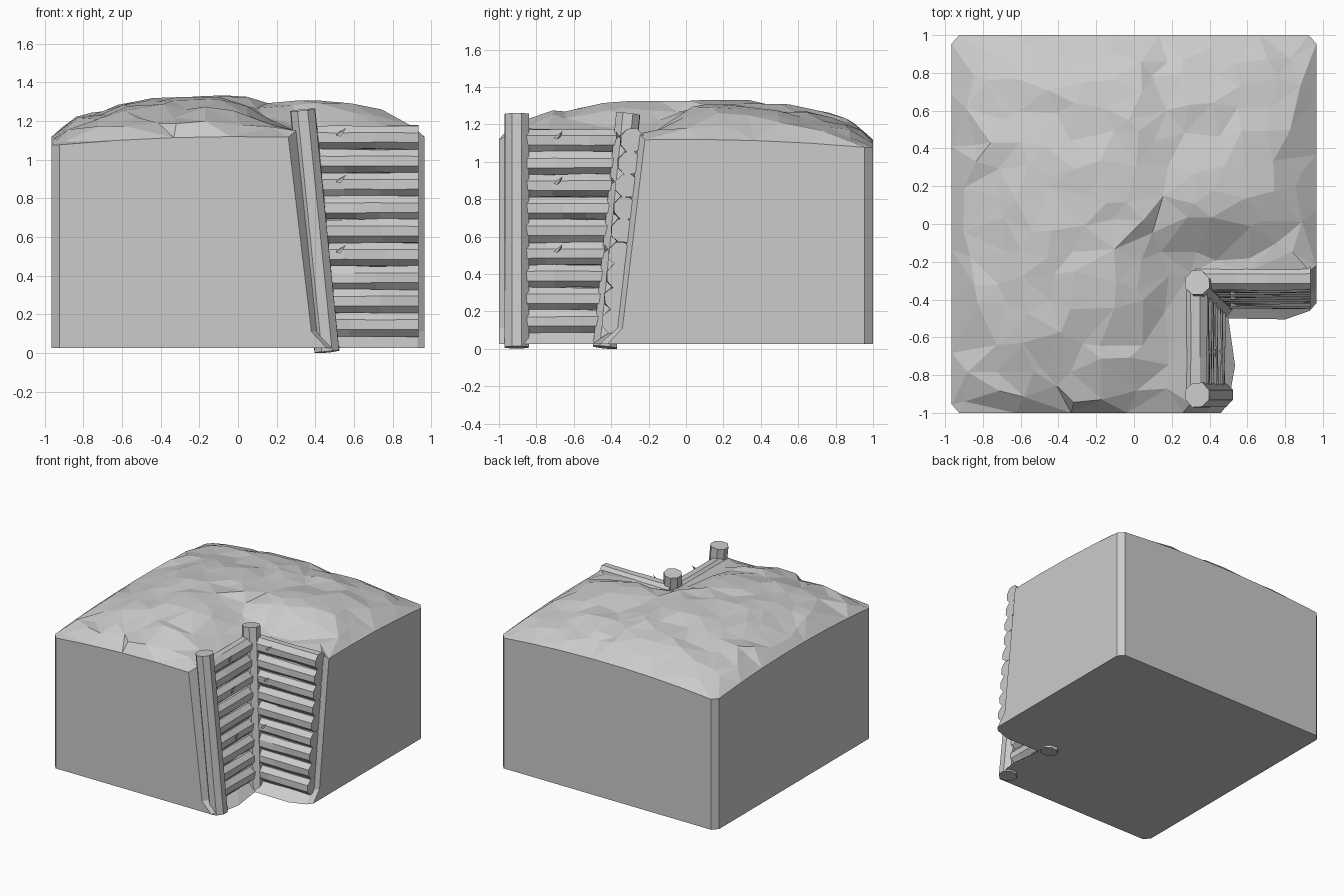
import bpy, bmesh, math, random
from mathutils import Vector
from mathutils.geometry import delaunay_2d_cdt

random.seed(4)
cube = bpy.data.objects.get("Cube")
if cube:
    bpy.data.objects.remove(cube, do_unlink=True)

grey = bpy.data.materials.new("stone_grey")
grey.use_nodes = True
grey.diffuse_color = (0.6, 0.6, 0.6, 1)
grey.node_tree.nodes["Principled BSDF"].inputs["Base Color"].default_value = (0.6, 0.6, 0.6, 1)


def finish(name, bm):
    bmesh.ops.recalc_face_normals(bm, faces=bm.faces)
    mesh = bpy.data.meshes.new(name)
    bm.to_mesh(mesh)
    bm.free()
    mesh.materials.append(grey)
    obj = bpy.data.objects.new(name, mesh)
    bpy.context.collection.objects.link(obj)
    return obj


def height(x, y):
    """Domed ground that sinks towards the cut-out corner."""
    rim = 1.07 + 0.05 * (1 - (x * y) ** 2)
    dome = max(0, 1 - abs(x / 0.965) ** 2.2) * max(0, 1 - abs(y) ** 2.2)
    z = rim + 0.21 * dome ** 0.6 - 0.045 * dome * math.exp(-((x - 0.2) / 0.12) ** 2)
    d = math.hypot(max(0, 0.3 - x), max(0, y + 0.26))
    return z + (min(z, 1.15) - z) * math.exp(-(d / 0.22) ** 2)


# Earth block: outline at the top, then the leaning cut and its flared foot
top = [(-.965, -.955), (-.925, -1), (.26, -1), (.3, -.95), (.3, -.6), (.3, -.26), (.6, -.255),
       (.93, -.25), (.965, -.22), (.965, .955), (.925, 1), (-.925, 1), (-.965, .955)]
cut = [(.38, -1), (.41, -.95), (.41, -.6), (.41, -.38), (.6, -.375), (.93, -.37), (.965, -.34)]
foot = [(.46, -1), (.5, -.95), (.535, -.75), (.5, -.5), (.8, -.505), (.93, -.46), (.965, -.42)]


def ring(corners):
    pts = []
    for i, a in enumerate(corners):
        b = corners[(i + 1) % len(corners)]
        t0, t1 = Vector(top[i]), Vector(top[(i + 1) % len(top)])
        n = max(1, round((t1 - t0).length / 0.28))
        pts += [Vector(a).lerp(Vector(b), k / n) for k in range(n)]
    return pts


rim = ring(top)
middle = ring(top[:2] + cut + top[9:])
base = ring(top[:2] + foot + top[9:])

# Scattered ground points joined into irregular triangles
scatter = []
for i in range(-6, 7):
    for j in range(-6, 7):
        x = i * 0.145 + random.uniform(-.05, .05)
        y = j * 0.15 + random.uniform(-.05, .05)
        if abs(x) < 0.91 and abs(y) < 0.95 and (x < 0.25 or y > -0.2):
            scatter.append(Vector((x, y)))
result = delaunay_2d_cdt(rim + scatter, [], [list(range(len(rim)))], 1, 1e-5)

bm = bmesh.new()
ground = []
for v, origin in zip(result[0], result[3]):
    bump = random.uniform(-.018, .018) if min(origin) >= len(rim) else 0
    ground.append(bm.verts.new((v.x, v.y, height(v.x, v.y) + bump)))
for f in result[2]:
    bm.faces.new([ground[i] for i in f])
rings = [[bm.verts.new((p.x, p.y, height(p.x, p.y))) for p in rim],
         [bm.verts.new((p.x, p.y, 0.11)) for p in middle],
         [bm.verts.new((p.x, p.y, 0.025)) for p in base]]
for upper, lower in zip(rings, rings[1:]):
    for i in range(len(upper)):
        j = (i + 1) % len(upper)
        bm.faces.new((upper[i], lower[i], lower[j], upper[j]))
bm.faces.new(rings[2])
bmesh.ops.remove_doubles(bm, verts=bm.verts, dist=0.0005)
finish("earth_block", bm)


def beam(name, start, end, radius, stops, wobble):
    """Eight-sided timber with slightly uneven rings."""
    start, end = Vector(start), Vector(end)
    turn = (end - start).to_track_quat('Z', 'Y')
    bm = bmesh.new()
    loops = []
    for t in stops:
        loop = []
        for k in range(8):
            a = (k + 0.5) * math.pi / 4
            r = radius * (1 + random.uniform(-wobble, wobble))
            p = Vector((math.cos(a) * r, math.sin(a) * r, 0))
            loop.append(bm.verts.new(start.lerp(end, t) + turn @ p))
        loops.append(loop)
    for a, b in zip(loops, loops[1:]):
        for k in range(8):
            bm.faces.new((a[k], a[k - 1], b[k - 1], b[k]))
    bm.faces.new(loops[0])
    bm.faces.new(loops[-1])
    return finish(name, bm)


def splinter(name, tip, along):
    """Thin sliver of wood lifting off a log."""
    tip, along = Vector(tip), Vector(along)
    bm = bmesh.new()
    pts = [tip, tip - along * 0.05 - Vector((0, 0, .04)),
           tip - along * 0.03 - Vector((0, 0, .045)), tip - along * 0.03 + Vector((-.02, .02, -.03))]
    v = [bm.verts.new(p) for p in pts]
    for skip in range(4):
        bm.faces.new([v[i] for i in range(4) if i != skip])
    finish(name, bm)


# Leaning posts
beam("front_post", (.46, -.905, .008), (.335, -.905, 1.255), .069, (0, 1), 0.03)
beam("corner_post", (.46, -.435, .008), (.335, -.31, 1.255), .069, (0, 1), 0.03)

# Two retaining walls of stacked logs, leaning back with the posts
for i in range(9):
    z = 1.115 - 0.121 * i
    lean = 0.1 * (1.115 - z)
    x, y = 0.325 + lean, -0.29 - lean
    stops = (0, random.uniform(.3, .45), random.uniform(.55, .7), 1)
    beam(f"side_log_{i + 1}", (x, -.92, z), (x, y, z), .066, stops, 0.07)
    beam(f"back_log_{i + 1}", (x, y, z), (.935, y, z), .066, stops, 0.07)
    if i in (0, 2, 5):
        splinter(f"side_splinter_{i + 1}", (x + .085, -.66, z + .05), (0, 1, 0))
        splinter(f"back_splinter_{i + 1}", (.56, y - .085, z + .05), (1, 0, 0))
